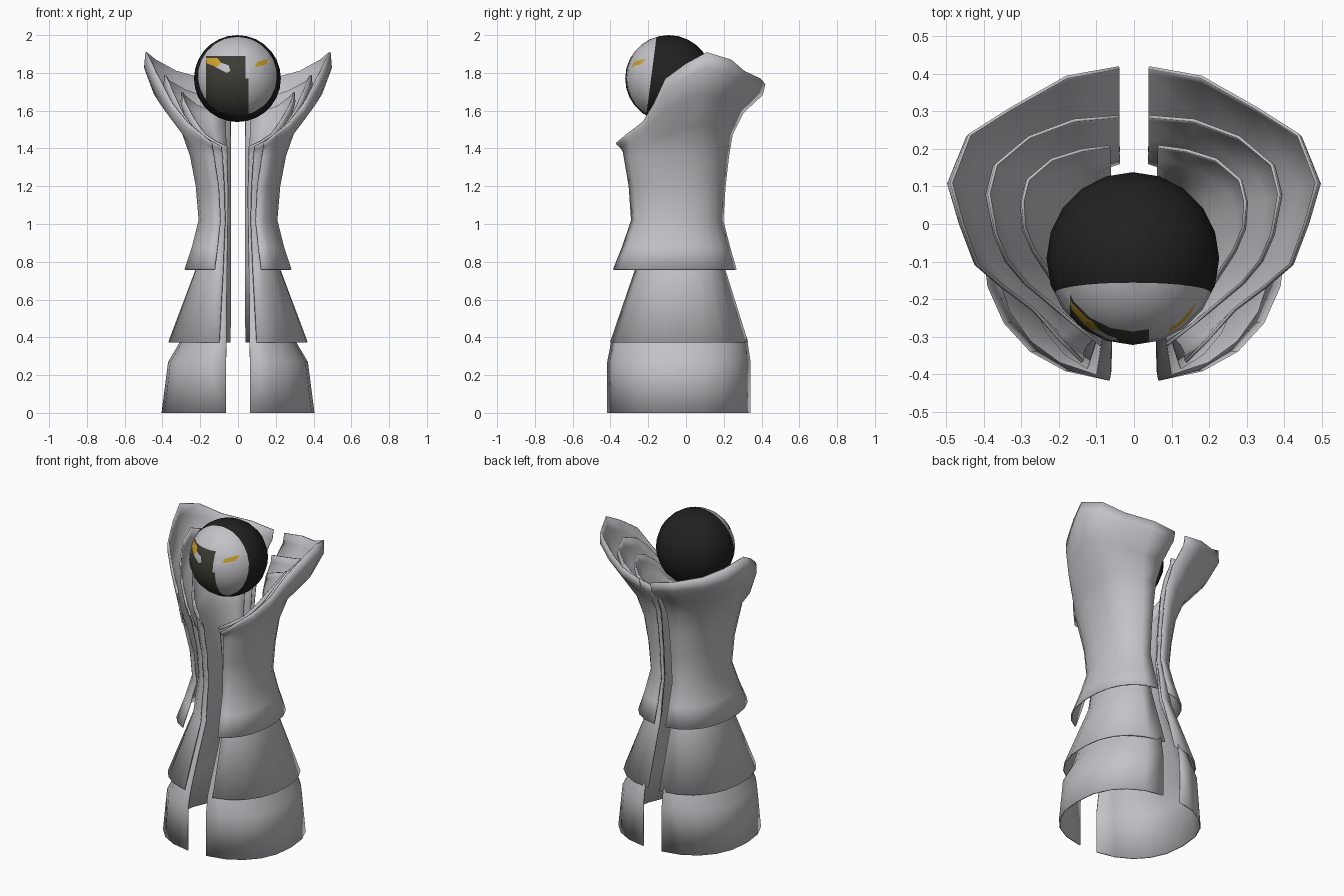
import bpy, bmesh
from math import sin, cos, asin, pi, radians
from mathutils import Vector

if "Cube" in bpy.data.objects:
    bpy.data.objects.remove(bpy.data.objects["Cube"], do_unlink=True)


def material(name, r, g, b):
    m = bpy.data.materials.new(name)
    m.use_nodes = True
    m.diffuse_color = (r, g, b, 1)
    m.node_tree.nodes["Principled BSDF"].inputs["Base Color"].default_value = (r, g, b, 1)
    return m


pale = material("pale grey", .55, .54, .57)
black = material("black", .015, .015, .015)
olive = material("dark olive", .045, .045, .035)
gold = material("gold", .6, .35, .02)


def make_object(name, bm, mats):
    mesh = bpy.data.meshes.new(name)
    bm.to_mesh(mesh)
    bm.free()
    for m in mats:
        mesh.materials.append(m)
    ob = bpy.data.objects.new(name, mesh)
    bpy.context.collection.objects.link(ob)
    bpy.ops.object.select_all(action='DESELECT')
    ob.select_set(True)
    bpy.context.view_layer.objects.active = ob
    bpy.ops.object.shade_smooth_by_angle(angle=radians(35))
    return ob


def half_ring(z, width, front, back, gap_front, gap_back, count):
    """Half of a rounded oval, from the front gap round to the back gap."""
    n = 2.3
    start = asin((gap_front / width) ** (n / 2))
    end = pi - asin((gap_back / width) ** (n / 2))
    mid, depth = (front + back) / 2, (back - front) / 2
    pts = []
    for j in range(count):
        a = start + (end - start) * j / (count - 1)
        c = cos(a)
        y = abs(c) ** (2 / n) * depth
        pts.append(Vector((width * sin(a) ** (2 / n), mid - y if c > 0 else mid + y, z)))
    return pts


def shell(name, rings, gap_back, rim):
    """Robe layer: oval rings below, then a collar flaring out to the rim."""
    rim = [Vector(p) for p in rim]
    rows = [half_ring(*r, gap_back, len(rim)) for r in rings]
    base = rows[-1]
    # height, sideways and depth fractions of the collar flare
    for t, fx, fy in ((.3, .26, .1), (.6, .83, .4), (.85, 1.03, .93)):
        rows.append([Vector((a.x + (b.x - a.x) * fx, a.y + (b.y - a.y) * fy,
                             a.z + (b.z - a.z) * t)) for a, b in zip(base, rim)])
    rows.append(rim)
    bm = bmesh.new()
    grid = [[bm.verts.new(p) for p in row] for row in rows]
    for low, high in zip(grid, grid[1:]):
        for j in range(len(rim) - 1):
            bm.faces.new((low[j], low[j + 1], high[j + 1], high[j]))
    ob = make_object(name, bm, [pale])
    solid = ob.modifiers.new("thickness", 'SOLIDIFY')
    solid.thickness = .008
    mirror = ob.modifiers.new("mirror", 'MIRROR')
    mirror.use_mirror_merge = False


# Robe layers; rings are height, half width, front, back, front gap
shell("outer_robe",
      [(.76, .285, -.41, .27, .125), (.88, .245, -.36, .235, .11),
       (1.02, .21, -.31, .2, .095), (1.2, .225, -.325, .212, .105),
       (1.36, .255, -.36, .23, .13)], .04,
      [(.14, -.37, 1.43), (.2, -.31, 1.48), (.27, -.23, 1.54), (.35, -.17, 1.64),
       (.42, -.11, 1.77), (.46, 0, 1.85), (.49, .11, 1.91), (.44, .24, 1.87),
       (.33, .31, 1.81), (.18, .395, 1.77), (.04, .42, 1.74)])

shell("middle_robe",
      [(.375, .37, -.41, .33, .1), (.76, .225, -.28, .21, .08),
       (1.02, .18, -.265, .17, .07), (1.2, .19, -.28, .18, .075),
       (1.36, .215, -.31, .195, .085)], .04,
      [(.09, -.325, 1.41), (.16, -.27, 1.45), (.23, -.21, 1.5), (.29, -.16, 1.58),
       (.34, -.1, 1.68), (.37, -.03, 1.75), (.39, .08, 1.79), (.37, .16, 1.76),
       (.28, .235, 1.71), (.16, .28, 1.67), (.04, .29, 1.65)])

shell("inner_robe",
      [(0, .405, -.42, .345, .065), (.27, .37, -.42, .345, .065),
       (.38, .305, -.4, .33, .062), (.76, .195, -.25, .17, .06),
       (1.02, .155, -.235, .14, .055), (1.2, .165, -.25, .15, .055),
       (1.36, .185, -.275, .165, .06)], .065,
      [(.06, -.29, 1.41), (.12, -.24, 1.44), (.18, -.19, 1.48), (.23, -.13, 1.55),
       (.27, -.07, 1.62), (.295, -.01, 1.67), (.3, .06, 1.7), (.285, .12, 1.68),
       (.22, .175, 1.63), (.14, .2, 1.6), (.065, .21, 1.57)])

# Head: ball with a tilted face plate boundary and painted patches cut in
bm = bmesh.new()
bmesh.ops.create_uvsphere(bm, u_segments=20, v_segments=14, radius=.23)
bmesh.ops.translate(bm, verts=bm.verts, vec=(-.003, -.092, 1.77))
edge_point, edge_normal = Vector((0, -.155, 2)), Vector((0, -1, .13)).normalized()


def cut(faces, point, normal):
    geom = set(faces)
    for f in faces:
        geom.update(f.edges)
        geom.update(f.verts)
    bmesh.ops.bisect_plane(bm, geom=list(geom), dist=1e-5, plane_co=point, plane_no=normal)


def on_face(f):
    return (f.calc_center_median() - edge_point).dot(edge_normal) > 0


cut(bm.faces[:], edge_point, edge_normal)

# Convex patches as (x, z) outlines, later ones painted over earlier ones
patches = [
    (2, [(-.17, 1.5), (.055, 1.5), (.055, 1.77), (-.17, 1.77)]),
    (2, [(-.17, 1.77), (.04, 1.77), (.04, 1.89), (-.17, 1.89)]),
    (0, [(-.12, 1.83), (-.06, 1.8), (-.04, 1.81), (-.05, 1.84), (-.11, 1.86)]),
    (3, [(-.165, 1.85), (-.11, 1.83), (-.09, 1.855), (-.11, 1.88), (-.17, 1.88)]),
    (3, [(.09, 1.83), (.15, 1.845), (.165, 1.875), (.1, 1.857)]),
]


def sides(outline):
    for (x, z), (u, w) in zip(outline, outline[1:] + outline[:1]):
        yield Vector((x, 0, z)), Vector((z - w, 0, u - x)).normalized()


for _, outline in patches:
    xs, zs = zip(*outline)
    for point, normal in sides(outline):
        near = [f for f in bm.faces if on_face(f)
                and max(v.co.x for v in f.verts) > min(xs) and min(v.co.x for v in f.verts) < max(xs)
                and max(v.co.z for v in f.verts) > min(zs) and min(v.co.z for v in f.verts) < max(zs)]
        cut(near, point, normal)

for f in bm.faces:
    c = f.calc_center_median()
    f.material_index = 0 if on_face(f) else 1
    if f.material_index == 0:
        for index, outline in patches:
            if all((c - p).dot(n) > 0 for p, n in sides(outline)):
                f.material_index = index
make_object("head", bm, [pale, black, olive, gold])
